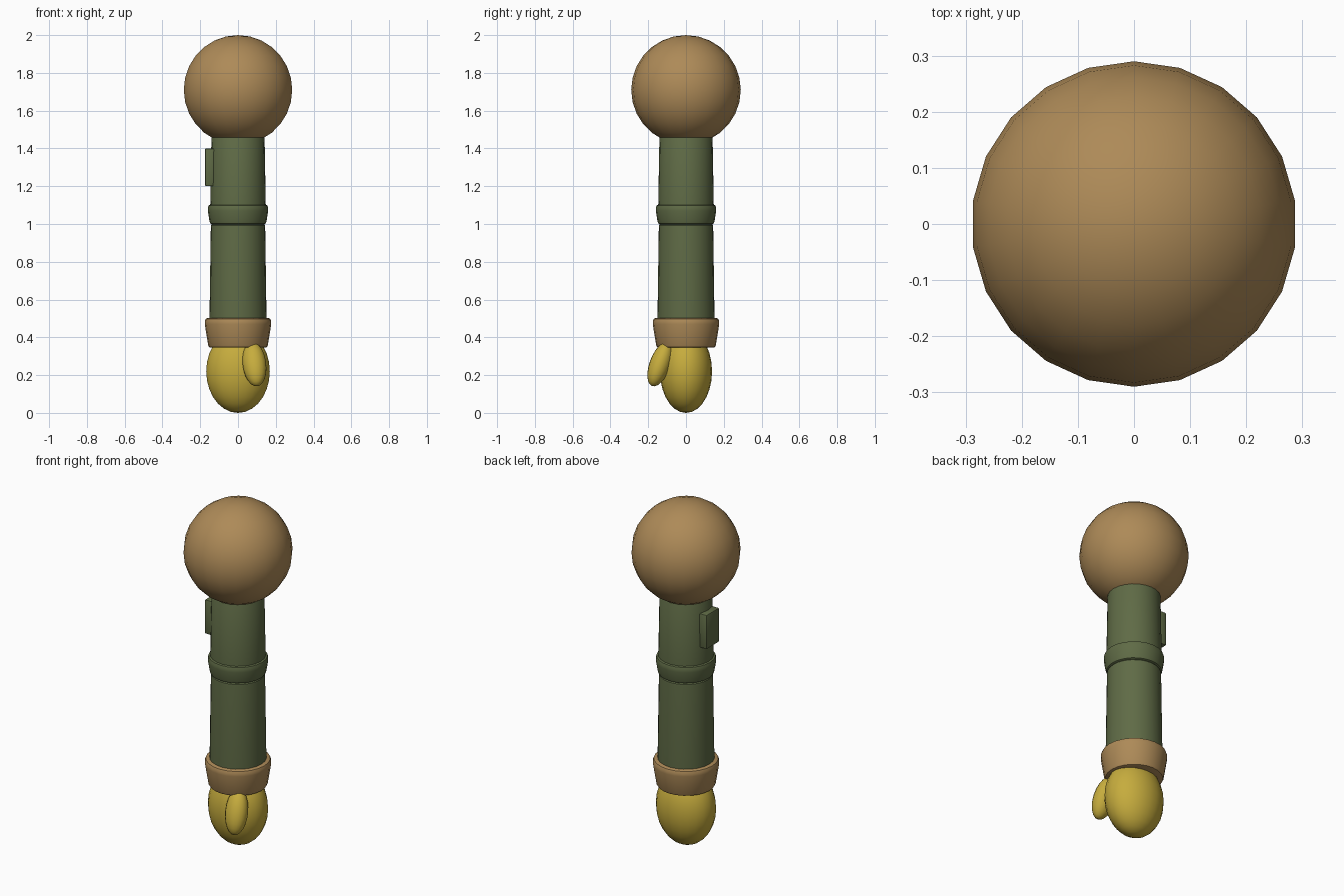
import bpy, bmesh, math
from mathutils import Matrix, Euler

if "Cube" in bpy.data.objects:
    bpy.data.objects.remove(bpy.data.objects["Cube"])


def material(name, rgb):
    m = bpy.data.materials.new(name)
    m.diffuse_color = (*rgb, 1)
    m.use_nodes = True
    m.node_tree.nodes["Principled BSDF"].inputs["Base Color"].default_value = m.diffuse_color
    return m


TAN = material("tan", (0.42, 0.255, 0.097))
GREEN = material("olive green", (0.115, 0.147, 0.061))
YELLOW = material("yellow", (0.565, 0.413, 0.047))


def finish(name, bm, mat, angle=40):
    bmesh.ops.recalc_face_normals(bm, faces=bm.faces)
    me = bpy.data.meshes.new(name)
    bm.to_mesh(me)
    bm.free()
    ob = bpy.data.objects.new(name, me)
    bpy.context.collection.objects.link(ob)
    me.materials.append(mat)
    bpy.ops.object.select_all(action='DESELECT')
    ob.select_set(True)
    bpy.context.view_layer.objects.active = ob
    bpy.ops.object.shade_smooth_by_angle(angle=math.radians(angle))
    return ob


def lathe(name, profile, mat, sides=24):
    """Closed solid of revolution from (radius, z) points."""
    bm = bmesh.new()
    rings = [[bm.verts.new((r * math.cos(2 * math.pi * i / sides),
                            r * math.sin(2 * math.pi * i / sides), z))
              for i in range(sides)] for r, z in profile]
    for a, b in zip(rings, rings[1:]):
        for i in range(sides):
            j = (i + 1) % sides
            bm.faces.new((a[i], a[j], b[j], b[i]))
    bm.faces.new(rings[0][::-1])
    bm.faces.new(rings[-1])
    return finish(name, bm, mat)


def ellipsoid(name, centre, radii, mat, rot=(0, 0, 0), u=22, v=14):
    bm = bmesh.new()
    mtx = (Matrix.Translation(centre)
           @ Euler([math.radians(a) for a in rot]).to_matrix().to_4x4()
           @ Matrix.Diagonal((*radii, 1)))
    bmesh.ops.create_uvsphere(bm, u_segments=u, v_segments=v, radius=1, matrix=mtx)
    return finish(name, bm, mat, 60)


# shoulder ball
ellipsoid("shoulder", (0, 0, 1.71), (0.29, 0.29, 0.29), TAN)

# sleeve: upper arm, elbow band, forearm
lathe("upper_arm", [(0.14, 1.05), (0.147, 1.06), (0.147, 1.10), (0.14, 1.50),
                    (0.13, 1.52)], GREEN)
lathe("elbow_band", [(0.138, 0.998), (0.147, 1.003), (0.151, 1.015), (0.160, 1.07),
                     (0.160, 1.085), (0.156, 1.098), (0.146, 1.102)], GREEN)
lathe("forearm", [(0.15, 0.45), (0.151, 0.50), (0.144, 0.98), (0.143, 0.993),
                  (0.136, 1.0)], GREEN)

# glove cuff
lathe("cuff", [(0.144, 0.345), (0.153, 0.348), (0.158, 0.358), (0.176, 0.47),
               (0.176, 0.485), (0.171, 0.498), (0.161, 0.502)], TAN)

# hand and thumb
ellipsoid("hand", (0, 0, 0.22), (0.17, 0.138, 0.22), YELLOW)
ellipsoid("thumb", (0.087, -0.137, 0.258), (0.063, 0.056, 0.124), YELLOW,
          rot=(-20, -7, 0), u=18, v=12)

# sleeve pouch on the outer side
bm = bmesh.new()
bmesh.ops.create_cube(bm, size=1, matrix=Matrix.Translation((-0.15, 0, 1.30))
                      @ Matrix.Diagonal((0.05, 0.12, 0.20, 1)))
bmesh.ops.bevel(bm, geom=bm.edges[:], offset=0.008, segments=2, profile=0.5,
                affect='EDGES')
finish("sleeve_pouch", bm, GREEN)
